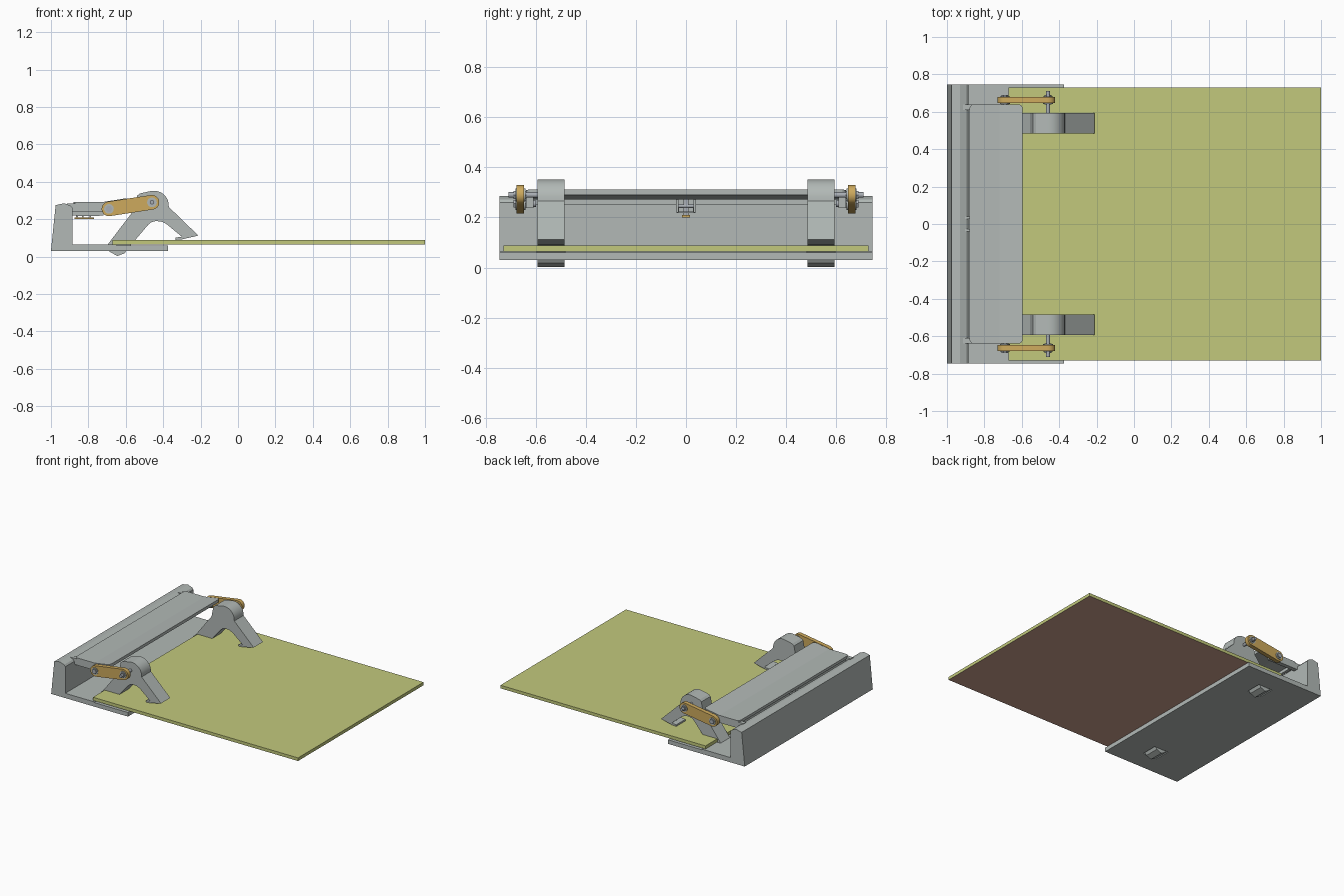
import bpy, bmesh, math
from mathutils import Vector

if "Cube" in bpy.data.objects:
    bpy.data.objects.remove(bpy.data.objects["Cube"])


def material(name, rgb):
    m = bpy.data.materials.new(name)
    m.diffuse_color = (*rgb, 1)
    m.use_nodes = True
    m.node_tree.nodes["Principled BSDF"].inputs["Base Color"].default_value = m.diffuse_color
    return m


GREY = material("light grey", (0.445, 0.485, 0.468))
STEEL = material("steel", (0.40, 0.43, 0.46))
GREEN = material("yellow green", (0.54, 0.584, 0.202))
BROWN = material("brown underside", (0.60, 0.35, 0.27))
TAN = material("tan", (0.61, 0.40, 0.11))


def finish(name, bm, mat):
    bmesh.ops.recalc_face_normals(bm, faces=bm.faces)
    me = bpy.data.meshes.new(name)
    bm.to_mesh(me)
    bm.free()
    me.materials.append(mat)
    ob = bpy.data.objects.new(name, me)
    bpy.context.collection.objects.link(ob)
    return ob


def extrude(name, pts, y0, y1, mat):
    """Extrude an x-z profile from y0 to y1."""
    bm = bmesh.new()
    f = bm.faces.new([bm.verts.new((x, y0, z)) for x, z in pts])
    r = bmesh.ops.extrude_face_region(bm, geom=[f])
    vs = [v for v in r["geom"] if isinstance(v, bmesh.types.BMVert)]
    bmesh.ops.translate(bm, verts=vs, vec=(0, y1 - y0, 0))
    return finish(name, bm, mat)


def box(name, x0, x1, y0, y1, z0, z1, mat):
    return extrude(name, [(x0, z0), (x1, z0), (x1, z1), (x0, z1)], y0, y1, mat)


def arc(cx, cz, r, a0, a1, n):
    return [(cx + r * math.cos(math.radians(a0 + (a1 - a0) * i / n)),
             cz + r * math.sin(math.radians(a0 + (a1 - a0) * i / n))) for i in range(n + 1)]


def smooth(ob):
    bpy.ops.object.select_all(action='DESELECT')
    ob.select_set(True)
    bpy.context.view_layer.objects.active = ob
    bpy.ops.object.shade_smooth_by_angle(angle=math.radians(25))


def pin(name, x, z, r, y0, y1, mat, n=20):
    ob = extrude(name, arc(x, z, r, 0, 360 - 360 / n, n - 1), y0, y1, mat)
    if n > 8:
        smooth(ob)
    return ob


# base plate with raised rear wall
base = extrude("base", [(-1, 0.03), (-0.375, 0.03), (-0.375, 0.06), (-0.65, 0.06), (-0.65, 0.065),
                        (-0.885, 0.065), (-0.885, 0.26), (-0.895, 0.272), (-0.93, 0.285),
                        (-0.975, 0.275)], -0.745, 0.745, GREY)

# slots in the base for the feet
for s in (-1, 1):
    cut = box("slot_cutter", -0.70, -0.585, s * 0.54 - 0.058, s * 0.54 + 0.058, 0.0, 0.1, GREY)
    cut.hide_render = True
    cut.hide_set(True)
    mod = base.modifiers.new("slot", 'BOOLEAN')
    mod.operation, mod.object, mod.solver = 'DIFFERENCE', cut, 'EXACT'

# flat board with brown underside
board = box("board", -0.67, 1.0, -0.73, 0.73, 0.065, 0.088, GREEN)
board.data.materials.append(BROWN)
for p in board.data.polygons:
    if p.normal.z < -0.5:
        p.material_index = 1

# bent cover plate with rounded corners
cover = extrude("cover_plate", [(-0.88, 0.272), (-0.72, 0.272), (-0.595, 0.290), (-0.595, 0.312),
                                (-0.72, 0.292), (-0.88, 0.292)], -0.64, 0.64, GREY)
bm = bmesh.new()
bm.from_mesh(cover.data)
corners = [e for e in bm.edges if abs(e.verts[0].co.x - e.verts[1].co.x) < 1e-4
           and abs(e.verts[0].co.y - e.verts[1].co.y) < 1e-4]
bmesh.ops.bevel(bm, geom=corners, offset=0.025, segments=5, profile=0.5, affect='EDGES')
bm.to_mesh(cover.data)
bm.free()

# cross rail under the cover
box("cover_rail", -0.87, -0.85, -0.61, 0.61, 0.25, 0.275, GREY)

# central latch under the cover
for s in (-1, 1):
    box("latch_side", -0.88, -0.72, s * 0.034 - 0.005, s * 0.034 + 0.005, 0.22, 0.275, GREY)
    box("latch_catch", -0.905, -0.875, s * 0.034 - 0.006, s * 0.034 + 0.006, 0.22, 0.275, GREY)
box("latch_floor", -0.86, -0.74, -0.035, 0.035, 0.218, 0.224, GREY)
box("latch_strip", -0.875, -0.77, -0.015, 0.015, 0.200, 0.210, TAN)
for x in (-0.86, -0.83, -0.79):
    pin("latch_pin", x, 0.245, 0.008, -0.03, 0.03, STEEL, 12)
    box("latch_post", x - 0.005, x + 0.005, -0.01, 0.01, 0.205, 0.275, STEEL)

# arched leg outline with rounded crown
LEG = ([(-0.70, 0.06), (-0.675, 0.03), (-0.69, 0.028), (-0.645, 0.003), (-0.605, 0.018), (-0.595, 0.035),
        (-0.48, 0.17), (-0.465, 0.183), (-0.44, 0.19), (-0.41, 0.187), (-0.385, 0.176),
        (-0.30, 0.106), (-0.335, 0.101), (-0.335, 0.089), (-0.30, 0.092), (-0.212, 0.112)]
       + [(-0.37, 0.265)] + arc(-0.45, 0.272, 0.08, 10, 105, 9)
       + [(-0.525, 0.337), (-0.54, 0.325), (-0.555, 0.25)])

# link outline: two round ends joined by straight sides
A, B = Vector((-0.69, 0.255)), Vector((-0.46, 0.29))
tilt = math.degrees(math.atan2(B.y - A.y, B.x - A.x))
LINK = arc(A.x, A.y, 0.039, tilt + 90, tilt + 270, 14) + arc(B.x, B.y, 0.039, tilt - 90, tilt + 90, 14)

for s, side in ((-1, "front"), (1, "back")):
    smooth(extrude(side + "_leg", LEG, s * 0.485, s * 0.593, GREY))
    smooth(extrude(side + "_link", LINK, s * 0.648, s * 0.678, TAN))
    # end wall of the cover and its hinge tab
    box(side + "_cover_end", -0.88, -0.65, s * 0.61, s * 0.64, 0.238, 0.282, GREY)
    box(side + "_hinge_tab", -0.915, -0.87, s * 0.61, s * 0.64, 0.24, 0.283, GREY)
    # pivot pins, washers and nuts
    pin(side + "_leg_pin", B.x, B.y, 0.011, s * 0.58, s * 0.71, STEEL)
    pin(side + "_cover_pin", A.x, A.y, 0.013, s * 0.60, s * 0.69, STEEL)
    for p in (A, B):
        pin(side + "_washer", p.x, p.y, 0.026, s * 0.642, s * 0.682, GREY)
        pin(side + "_nut", p.x, p.y, 0.018, s * 0.638, s * 0.69, STEEL, 6)
